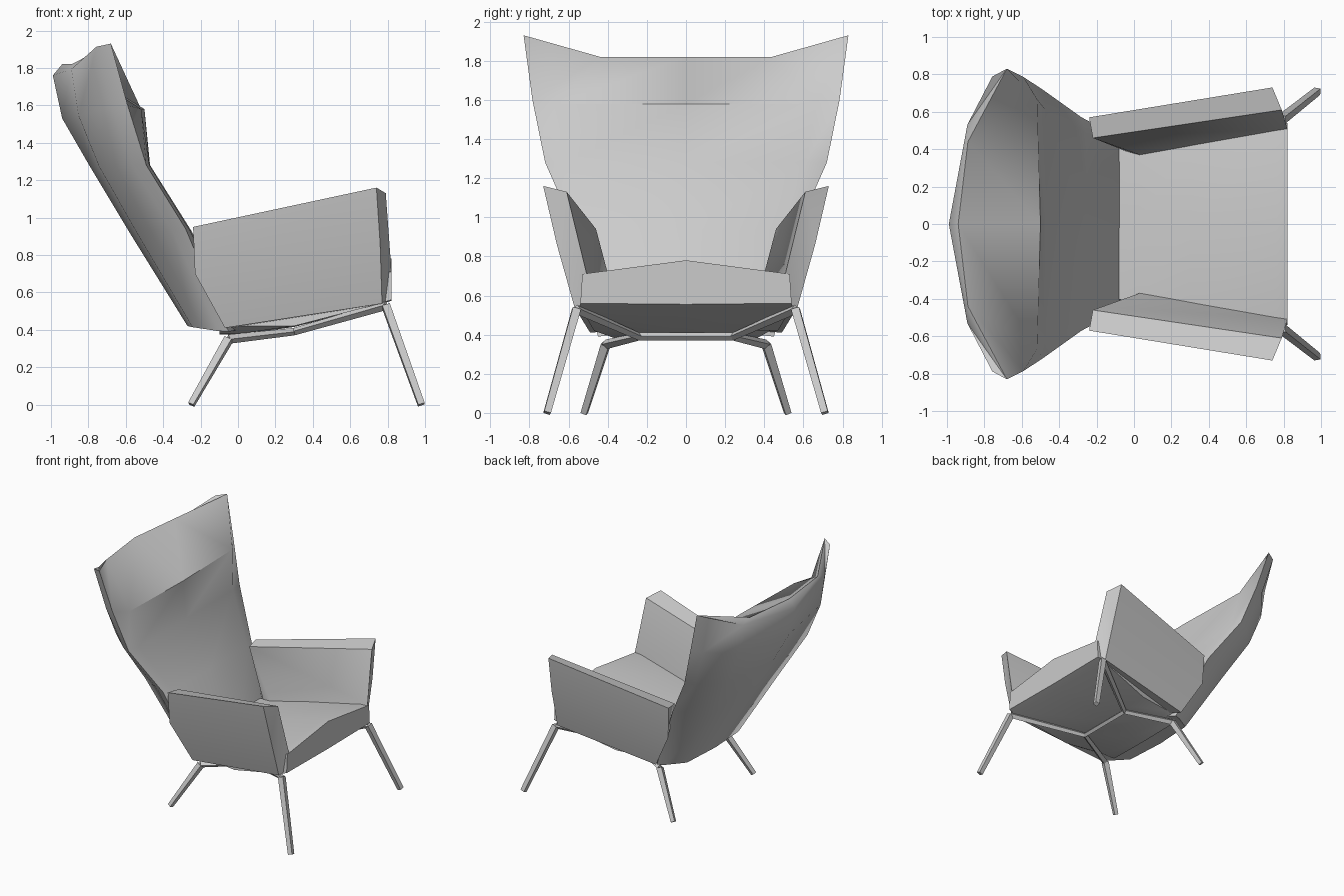
import bpy
import bmesh
import math
from mathutils import Vector

cube = bpy.data.objects.get("Cube")
if cube:
    bpy.data.objects.remove(cube, do_unlink=True)


def make_material(name, grey):
    mat = bpy.data.materials.new(name)
    mat.use_nodes = True
    colour = (grey, grey, grey, 1)
    mat.diffuse_color = colour
    mat.node_tree.nodes["Principled BSDF"].inputs["Base Color"].default_value = colour
    return mat


GREY = make_material("light grey", 0.6)


def finish(name, bm, angle=35):
    bmesh.ops.remove_doubles(bm, verts=bm.verts, dist=0.0005)
    bmesh.ops.recalc_face_normals(bm, faces=bm.faces)
    mesh = bpy.data.meshes.new(name)
    bm.to_mesh(mesh)
    bm.free()
    mesh.materials.append(GREY)
    obj = bpy.data.objects.new(name, mesh)
    bpy.context.collection.objects.link(obj)
    bpy.ops.object.select_all(action="DESELECT")
    obj.select_set(True)
    bpy.context.view_layer.objects.active = obj
    bpy.ops.object.shade_smooth_by_angle(angle=math.radians(angle))
    return obj


def loft(name, rings, angle=50):
    """Skin closed rings of equal length and cap both ends."""
    bm = bmesh.new()
    rows = [[bm.verts.new(p) for p in ring] for ring in rings]
    count = len(rows[0])
    for low, high in zip(rows, rows[1:]):
        for i in range(count):
            j = (i + 1) % count
            bm.faces.new((low[i], low[j], high[j], high[i]))
    for end in (rows[0], rows[-1]):
        bmesh.ops.triangulate(bm, faces=[bm.faces.new(end)])
    return finish(name, bm, angle)


def mirrored(half):
    """Complete a half ring, whose ends lie on y = 0, across the middle."""
    return half + [(x, -y, z) for x, y, z in reversed(half[1:-1])]


def bar(name, start, end, r0, r1):
    """Slim tapered four-sided bar."""
    start, end = Vector(start), Vector(end)
    bm = bmesh.new()
    bmesh.ops.create_cone(bm, cap_ends=True, segments=4, radius1=r0, radius2=r1,
                          depth=(end - start).length)
    turn = (end - start).to_track_quat("Z", "Y").to_matrix().to_4x4()
    bmesh.ops.transform(bm, matrix=turn, verts=bm.verts)
    bmesh.ops.translate(bm, vec=(start + end) / 2, verts=bm.verts)
    return finish(name, bm)


# Winged backrest with a headrest bulge: wing edge, inner centre, outer centre,
# rear curvature and relative width of the inner panel at each level
levels = [
    ((-0.05, 0.45, 0.39), (0.02, 0, 0.40), (-0.27, 0, 0.42), 0.12, 0.8),
    ((-0.28, 0.57, 0.94), (-0.25, 0, 0.93), (-0.58, 0, 0.92), 0.12, 0.85),
    ((-0.49, 0.72, 1.28), (-0.47, 0, 1.28), (-0.79, 0, 1.27), 0.16, 0.85),
    ((-0.59, 0.785, 1.60), (-0.50, 0, 1.58), (-0.94, 0, 1.53), 0.25, 0.85),
    ((-0.68, 0.83, 1.93), (-0.94, 0, 1.82), (-0.99, 0, 1.76), 0.32, 0.53),
]
rings = []
for edge, inner, outer, curve, panel in levels:
    e, i, o = Vector(edge), Vector(inner), Vector(outer)
    inner_mid = (i.x + 0.2 * (e.x - i.x), panel * e.y, i.z)
    outer_mid = (o.x + curve * (e.x - o.x), (0.8 - 0.5 * curve) * e.y,
                 o.z + 0.2 * (e.z - o.z))
    outer_side = (e.x - 0.25 * (e.x - o.x), 0.95 * e.y, o.z + 0.9 * (e.z - o.z))
    rings.append(mirrored([tuple(i), inner_mid, tuple(e), outer_side,
                           outer_mid, tuple(o)]))
loft("backrest", rings)

# Seat dropping to the rear: x, half width, crown, side, base, base width
sections = [
    (-0.10, 0.40, 0.59, 0.57, 0.38, 0.36),
    (0.02, 0.42, 0.61, 0.59, 0.38, 0.36),
    (0.30, 0.46, 0.68, 0.64, 0.42, 0.28),
    (0.76, 0.53, 0.78, 0.71, 0.54, 0.50),
    (0.82, 0.53, 0.78, 0.71, 0.56, 0.52),
]
loft("seat", [mirrored([(x, 0, crown), (x, w, side), (x, w + 0.01, max(base, 0.42)),
                        (x, bw, base), (x, 0, base - 0.005)])
              for x, w, crown, side, base, bw in sections])

# Flared armrests and the legs and rails below them
arm_rear = [(-0.07, 0.49, 0.41), (-0.23, 0.56, 0.70), (-0.24, 0.57, 0.95),
            (-0.22, 0.46, 0.94), (0.03, 0.37, 0.60), (0.03, 0.36, 0.42)]
arm_front = [(0.77, 0.57, 0.54), (0.76, 0.66, 0.86), (0.74, 0.73, 1.16),
             (0.79, 0.61, 1.13), (0.82, 0.51, 0.72), (0.81, 0.50, 0.56)]
for side, label in ((-1, "front"), (1, "back")):
    def flip(p):
        return (p[0], side * p[1], p[2])

    loft(label + "_arm", [[flip(p) for p in arm_rear], [flip(p) for p in arm_front]])
    knee, rear_knee, node = (0.79, 0.56, 0.53), (-0.05, 0.41, 0.35), (0.30, 0.24, 0.39)
    bar(label + "_left_leg", flip((0.98, 0.71, 0.0)), flip(knee), 0.025, 0.03)
    bar(label + "_right_leg", flip((-0.25, 0.52, 0.0)), flip(rear_knee), 0.022, 0.03)
    bar(label + "_left_rail", flip(knee), flip(node), 0.025, 0.02)
    bar(label + "_right_rail", flip(node), flip(rear_knee), 0.02, 0.025)
bar("cross_rail", (0.30, -0.24, 0.39), (0.30, 0.24, 0.39), 0.02, 0.02)
